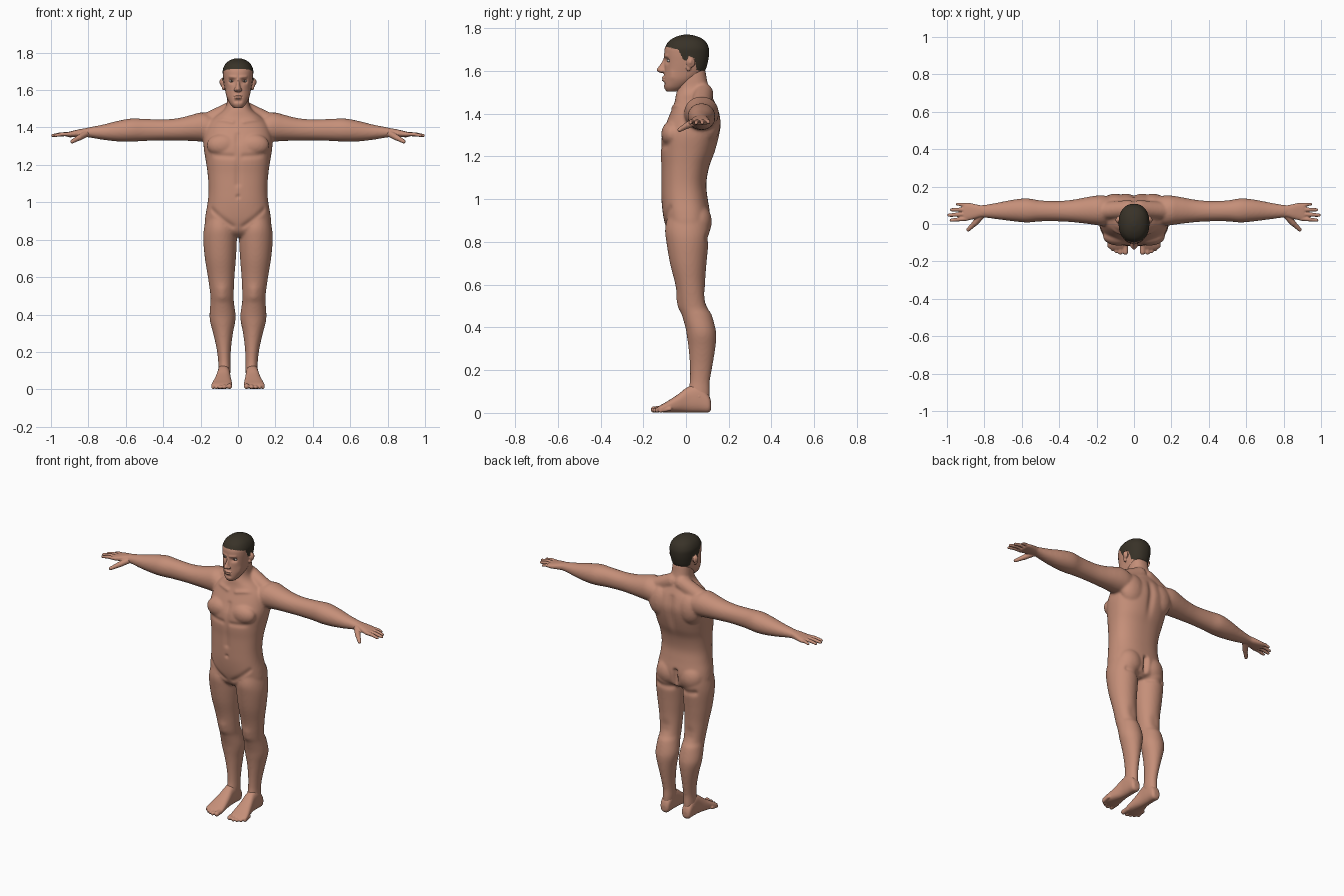
import bpy, bmesh, math
from mathutils import Vector, Matrix


def material(name, rgb):
    m = bpy.data.materials.new(name)
    m.diffuse_color = (*rgb, 1)
    return m


skin = material("skin", (0.56, 0.275, 0.19))
hair = material("dark_hair", (0.04, 0.032, 0.021))
white = material("eye_white", (0.55, 0.5, 0.46))
iris = material("iris_brown", (0.05, 0.03, 0.02))


def spline(rows, steps=5):
    """Catmull-Rom interpolation of profile rows."""
    out = []
    for i in range(len(rows) - 1):
        p = [rows[max(0, min(len(rows) - 1, i + k))] for k in (-1, 0, 1, 2)]
        for s in range(steps):
            t = s / steps
            out.append([b + 0.5 * t * (c - a + t * (2*a - 5*b + 4*c - d + t * (3*(b - c) + d - a)))
                        for a, b, c, d in zip(*p)])
    return out + [list(rows[-1])]


def loft(bm, axis, rows, power=2.0, n=40, flip=1):
    """Skin oval sections (position, a0, a1, b0, b1) along an axis."""
    ia, ib = [i for i in range(3) if i != axis]
    rings = []
    for t, a0, a1, b0, b1 in spline(rows):
        ring = []
        for k in range(n):
            c, s = math.cos(2 * math.pi * k / n), math.sin(2 * math.pi * k / n)
            co = [0, 0, 0]
            co[axis] = t
            co[ia] = (a0 + a1) / 2 + (a1 - a0) / 2 * math.copysign(abs(c) ** (2 / power), c)
            co[ib] = (b0 + b1) / 2 + (b1 - b0) / 2 * math.copysign(abs(s) ** (2 / power), s)
            co[0] *= flip
            ring.append(bm.verts.new(co))
        rings.append(ring)
    faces = [bm.faces.new(rings[0]), bm.faces.new(rings[-1][::-1])]
    for r, q in zip(rings, rings[1:]):
        for k in range(n):
            faces.append(bm.faces.new((r[k], q[k], q[(k + 1) % n], r[(k + 1) % n])))
    bmesh.ops.recalc_face_normals(bm, faces=faces)


def blob(bm, c, r):
    bmesh.ops.create_icosphere(bm, subdivisions=3, radius=1,
                               matrix=Matrix.Translation(c) @ Matrix.Diagonal((*r, 1)))


def capsule(bm, a, ra, b, rb, n=14):
    for i in range(n + 1):
        t = i / n
        blob(bm, Vector(a).lerp(Vector(b), t), [ra + (rb - ra) * t] * 3)


def finish(name, bm, voxel, smooth, mirror=False):
    """Fuse the overlapping pieces, smooth them and bake the result."""
    me = bpy.data.meshes.new(name)
    bm.to_mesh(me)
    bm.free()
    ob = bpy.data.objects.new(name, me)
    bpy.context.collection.objects.link(ob)
    m = ob.modifiers.new("fuse", 'REMESH')
    m.mode, m.voxel_size = 'VOXEL', voxel
    m = ob.modifiers.new("soften", 'SMOOTH')
    m.factor, m.iterations = 0.5, smooth
    if mirror:
        m = ob.modifiers.new("other_side", 'MIRROR')
        m.use_mirror_merge = False
    baked = bpy.data.meshes.new_from_object(ob.evaluated_get(bpy.context.evaluated_depsgraph_get()))
    ob.modifiers.clear()
    ob.data = baked
    baked.materials.clear()
    baked.materials.append(skin)
    for p in baked.polygons:
        p.use_smooth = True
    return ob


def sculpt(ob, strokes):
    """Symmetric soft brush strokes: start, end, radius, push vector."""
    for a, b, r, vec in strokes:
        a, b, vec = Vector(a), Vector(b), Vector(vec)
        ab = b - a
        for v in ob.data.vertices:
            p = Vector((abs(v.co.x), v.co.y, v.co.z))
            t = max(0, min(1, (p - a).dot(ab) / max(ab.length_squared, 1e-9)))
            d = (p - a - ab * t).length_squared / (r * r)
            if d < 6:
                w = math.exp(-d)
                v.co += Vector((math.copysign(vec.x, v.co.x), vec.y, vec.z)) * w


# Torso and neck
bm = bmesh.new()
torso = [(.815, .11, -.05, .07), (.84, .15, -.08, .10), (.88, .176, -.097, .110), (.93, .174, -.108, .113),
         (1.0, .162, -.115, .102), (1.07, .157, -.116, .095), (1.15, .162, -.116, .108),
         (1.22, .172, -.119, .135), (1.30, .184, -.113, .157), (1.36, .180, -.092, .164),
         (1.42, .160, -.066, .150), (1.46, .120, -.052, .132), (1.49, .080, -.047, .119),
         (1.52, .062, -.038, .108), (1.56, .058, -.032, .098), (1.61, .055, -.03, .09)]
loft(bm, 2, [(z, -w, w, f, b) for z, w, f, b in torso], 2.35, 56)
leg = [(.92, .03, .170, -.085, .10), (.86, .012, .182, -.098, .110), (.80, .006, .186, -.092, .106),
       (.70, .011, .177, -.075, .096), (.60, .019, .161, -.05, .09), (.50, .023, .147, -.033, .10),
       (.46, .021, .148, -.02, .12), (.40, .013, .152, -.003, .137), (.36, .015, .149, .004, .142),
       (.30, .027, .133, .012, .137), (.22, .037, .115, .018, .124), (.15, .040, .106, .018, .112),
       (.10, .040, .106, .010, .112), (.04, .046, .105, .012, .11)]
arm = [(.10, .01, .14, 1.34, 1.45), (.16, -.008, .152, 1.325, 1.474), (.20, -.006, .152, 1.325, 1.480),
       (.25, .001, .144, 1.328, 1.467), (.32, .009, .131, 1.330, 1.450), (.40, .014, .123, 1.331, 1.443),
       (.50, .014, .126, 1.328, 1.446), (.57, .008, .137, 1.324, 1.448), (.64, .014, .131, 1.325, 1.436),
       (.72, .024, .116, 1.334, 1.416), (.78, .032, .105, 1.344, 1.404), (.83, .037, .10, 1.351, 1.394)]
for s in (1, -1):
    loft(bm, 2, leg, flip=s)
    loft(bm, 0, arm, 2.1, flip=s)
    capsule(bm, (s * .03, .08, 1.495), .048, (s * .165, .07, 1.43), .048)    # shoulder muscle
    blob(bm, (s * .082, -.066, 1.305), (.085, .05, .062))                    # chest muscle
    blob(bm, (s * .08, .055, .895), (.08, .066, .085))                       # buttock
    blob(bm, (s * .10, .10, 1.36), (.085, .062, .10))                        # shoulder blade
body = finish("body", bm, .007, 8)
sculpt(body, [
    ((0, .15, 1.02), (0, .165, 1.42), .022, (0, -.012, 0)),          # spine
    ((0, .115, .84), (0, .12, .93), .014, (0, -.028, 0)),            # buttock cleft
    ((0, -.11, 1.10), (0, -.10, 1.36), .016, (0, .008, 0)),          # breastbone
    ((.03, -.115, 1.245), (.13, -.10, 1.25), .014, (0, .006, 0)),    # under the chest
    ((.03, -.10, .87), (.14, -.08, .96), .014, (0, .007, 0)),        # groin line
    ((0, -.116, 1.03), (0, -.116, 1.03), .010, (0, .008, 0)),        # navel
    ((.03, -.06, 1.43), (.14, -.03, 1.45), .012, (0, -.006, 0)),     # collar bone
    ((.03, .09, .81), (.13, .10, .82), .018, (0, -.010, 0)),         # buttock fold
    ((.085, -.033, .50), (.085, -.035, .53), .028, (0, -.006, 0)),   # kneecap
    ((.085, .10, .53), (.085, .10, .55), .035, (0, -.008, 0)),       # hollow of the knee
    ((.11, .06, .075), (.11, .06, .075), .016, (.006, 0, 0)),        # ankle bone
])

# Head with nose, lips and ears
bm = bmesh.new()
head = [(1.505, .022, -.092, -.04), (1.525, .042, -.103, .0), (1.56, .060, -.104, .05),
        (1.60, .069, -.102, .088), (1.64, .076, -.101, .102), (1.68, .081, -.102, .108),
        (1.71, .081, -.098, .106), (1.74, .067, -.080, .090), (1.76, .042, -.048, .058),
        (1.77, .012, -.012, .02)]
loft(bm, 2, [(z, -w, w, f, b) for z, w, f, b in head], 2.25, 48)
nose = [(1.665, .008, -.103), (1.645, .009, -.112), (1.622, .012, -.127), (1.607, .017, -.138),
        (1.597, .017, -.132), (1.590, .010, -.115)]
loft(bm, 2, [(z, -w, w, f, -.08) for z, w, f in nose], 1.8, 20)
blob(bm, (0, -.104, 1.569), (.023, .0115, .006))
blob(bm, (0, -.103, 1.558), (.020, .0115, .006))
for s in (1, -1):
    blob(bm, (s * .013, -.112, 1.601), (.009, .013, .008))
    blob(bm, (s * .084, .022, 1.640), (.010, .021, .025))
    blob(bm, (s * .078, .012, 1.615), (.009, .012, .016))
head_ob = finish("head", bm, .0035, 4)
sculpt(head_ob, [
    ((.030, -.095, 1.648), (.040, -.09, 1.648), .013, (0, .012, 0)),   # eye socket
    ((.012, -.105, 1.668), (.045, -.09, 1.670), .008, (0, -.004, 0)),  # brow
    ((0, -.115, 1.5635), (.022, -.10, 1.5635), .003, (0, .005, 0)),    # mouth line
    ((0, -.10, 1.541), (.012, -.10, 1.541), .008, (0, .005, 0)),       # above the chin
    ((.050, -.07, 1.585), (.050, -.07, 1.575), .018, (-.004, .003, 0)),  # cheek hollow
    ((.096, .020, 1.640), (.096, .022, 1.650), .009, (-.006, 0, 0)),   # ear bowl
])

# Short hair: faces above a hairline that dips round the ears
hairline = [(-.2, 1.712), (-.085, 1.712), (-.035, 1.70), (-.012, 1.652), (.004, 1.650), (.014, 1.67),
            (.040, 1.66), (.05, 1.605), (.2, 1.57)]
head_ob.data.materials.append(hair)
for p in head_ob.data.polygons:
    y, z = p.center.y, p.center.z
    for (y0, z0), (y1, z1) in zip(hairline, hairline[1:]):
        if y0 <= y < y1 and z > z0 + (z1 - z0) * (y - y0) / (y1 - y0):
            p.material_index = 1

# Eyes
for s, side in ((1, "left"), (-1, "right")):
    bm = bmesh.new()
    bmesh.ops.create_uvsphere(bm, u_segments=20, v_segments=14, radius=.0125,
                              matrix=Matrix.Translation((s * .034, -.0765, 1.648)) @ Matrix.Rotation(math.pi / 2, 4, 'X')
                              @ Matrix.Diagonal((1.1, .6, 1, 1)))
    for f in bm.faces:
        f.smooth = True
        c = f.calc_center_median()
        f.material_index = int(math.hypot(c.x - s * .034, c.z - 1.648) < .0055)
    me = bpy.data.meshes.new(side + "_eye")
    bm.to_mesh(me)
    bm.free()
    me.materials.append(white)
    me.materials.append(iris)
    bpy.context.collection.objects.link(bpy.data.objects.new(side + "_eye", me))

# Hands: palm, four fingers and thumb
bm = bmesh.new()
loft(bm, 0, [(.785, .036, .101, 1.347, 1.400), (.82, .036, .100, 1.350, 1.395), (.85, .028, .106, 1.349, 1.390),
             (.88, .021, .112, 1.348, 1.383), (.905, .018, .112, 1.348, 1.377), (.915, .024, .106, 1.352, 1.373)], 2.5)
for y0, y1, tip, r in ((.028, .020, .978, .0105), (.053, .047, .990, .011), (.078, .076, .977, .0105), (.101, .106, .945, .0095)):
    mid = (.9 + tip) / 2
    capsule(bm, (.895, y0, 1.364), r + .001, (mid, (y0 + y1) / 2, 1.364), r)
    capsule(bm, (mid, (y0 + y1) / 2, 1.364), r, (tip, y1, 1.357), r - .002)
capsule(bm, (.815, .045, 1.365), .018, (.85, .005, 1.345), .016)
capsule(bm, (.85, .005, 1.345), .015, (.886, -.030, 1.325), .0105)
finish("hands", bm, .004, 2, True)

# Feet: sole, instep and toes
bm = bmesh.new()
loft(bm, 1, [(.118, .060, .092, .018, .05), (.105, .046, .106, .002, .085), (.06, .042, .110, .002, .13),
             (.01, .041, .113, .002, .122), (-.04, .036, .125, .002, .085), (-.09, .031, .139, .002, .053),
             (-.12, .032, .142, .004, .036), (-.135, .042, .125, .008, .026)], 2.5)
for x, tip, r in ((.046, -.150, .0150), (.073, -.153, .0115), (.095, -.146, .0105), (.115, -.135, .010), (.133, -.120, .0095)):
    capsule(bm, (x, tip + .045, .019), r, (x, tip, r + .001), r)
finish("feet", bm, .004, 3, True)
